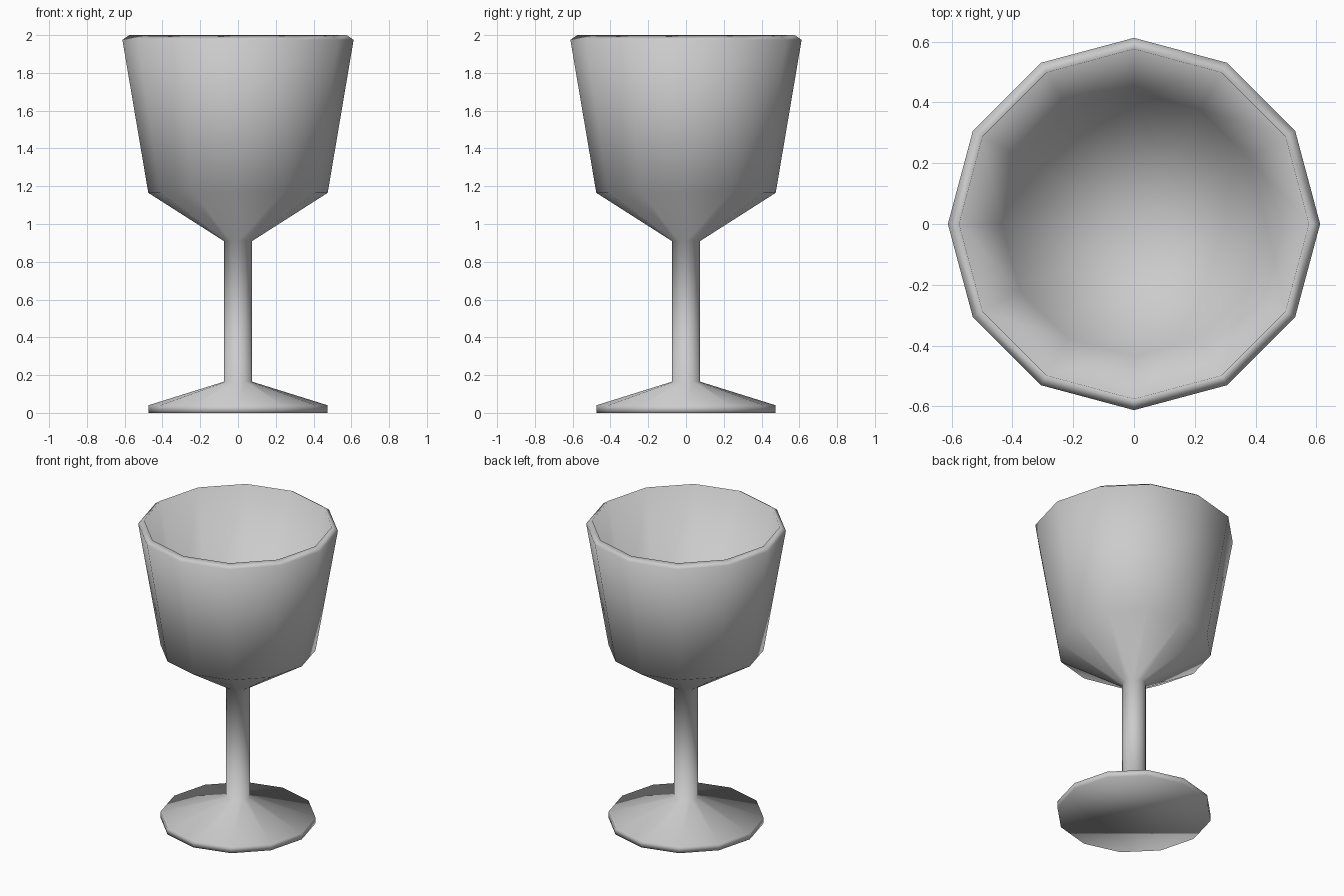
import bpy, bmesh, math

if "Cube" in bpy.data.objects:
    bpy.data.objects.remove(bpy.data.objects["Cube"])

SIDES = 12

# Profile (radius, height): foot, stem, bowl outside, rim, bowl inside
PROFILE = [
    (0.475, 0.0), (0.475, 0.04), (0.075, 0.165), (0.075, 0.91),
    (0.475, 1.165), (0.612, 1.975), (0.575, 2.0), (0.435, 1.19), (0.0, 0.95),
]


def lathe(name, profile, sides):
    bm = bmesh.new()
    rings = []
    for r, z in profile:
        if r == 0:
            rings.append([bm.verts.new((0, 0, z))] * sides)
        else:
            rings.append([bm.verts.new((r * math.cos(2 * math.pi * i / sides),
                                        r * math.sin(2 * math.pi * i / sides), z))
                          for i in range(sides)])
    for a, b in zip(rings, rings[1:]):
        for i in range(sides):
            j = (i + 1) % sides
            corners = [a[i], a[j], b[j], b[i]]
            bm.faces.new(list(dict.fromkeys(corners)))
    # Flat underside of the foot
    bm.faces.new(rings[0][::-1])
    bmesh.ops.recalc_face_normals(bm, faces=bm.faces)
    for f in bm.faces:
        f.smooth = True
    mesh = bpy.data.meshes.new(name)
    bm.to_mesh(mesh)
    bm.free()
    obj = bpy.data.objects.new(name, mesh)
    bpy.context.collection.objects.link(obj)
    return obj


lathe("goblet", PROFILE, SIDES)
